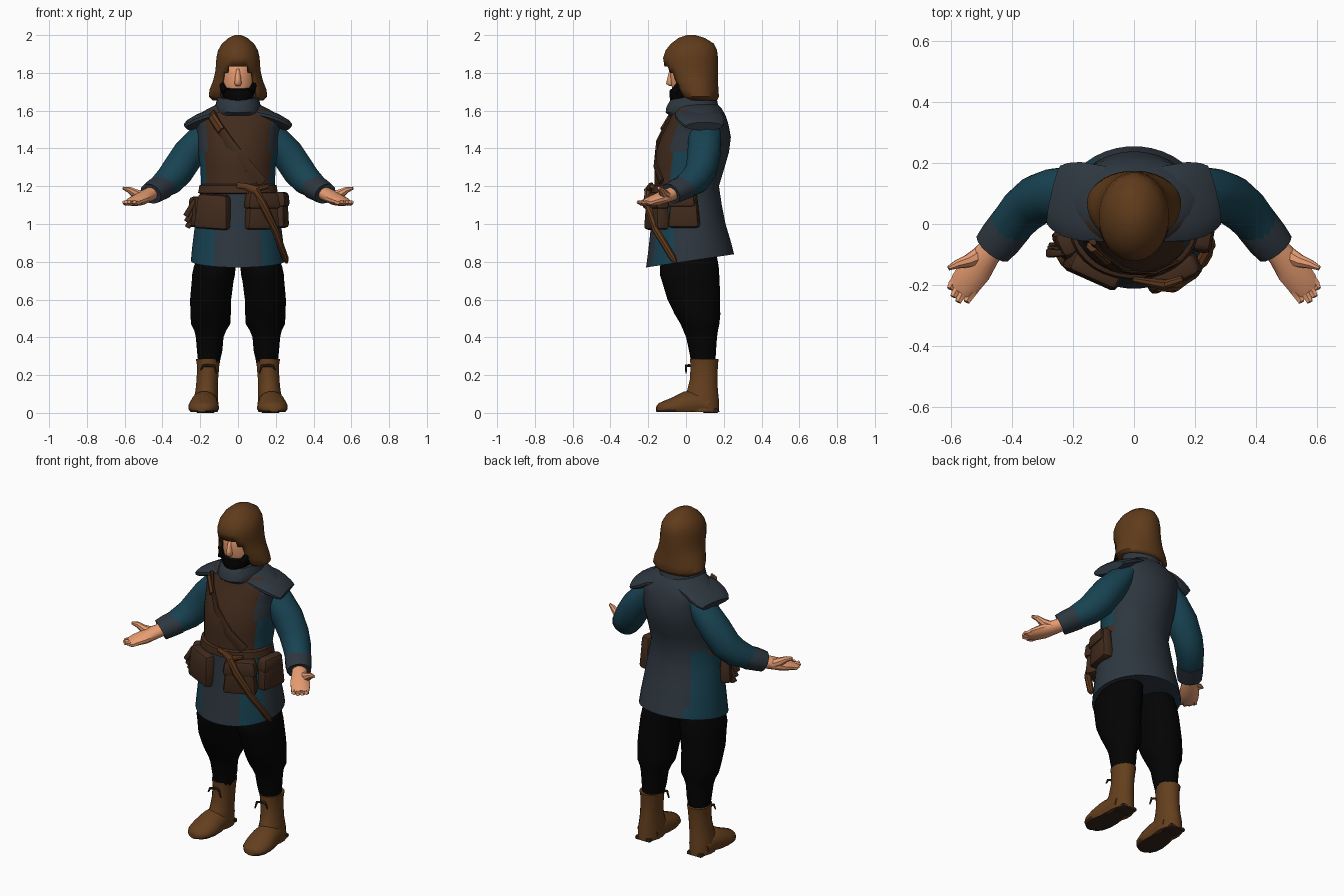
import bpy, bmesh, math
from mathutils import Vector, Matrix

def mat(name, r, g, b):
    m = bpy.data.materials.new(name)
    m.diffuse_color = (r, g, b, 1)
    return m

HOOD = mat("hood brown", .116, .044, .011)
LEATHER = mat("dark leather", .054, .024, .012)
SLATE = mat("slate cloth", .027, .038, .05)
TEAL = mat("teal cloth", .009, .056, .085)
SKIN = mat("skin", .86, .36, .18)
BLACK = mat("black cloth", .001, .001, .001)
STRAP = mat("strap brown", .11, .04, .012)
BOOT = mat("boot brown", .128, .05, .013)
SOLE = mat("sole brown", .035, .018, .01)

def finish(name, bm, mats, mirror=False, rule=None, angle=40):
    bmesh.ops.recalc_face_normals(bm, faces=bm.faces)
    if rule:
        for f in bm.faces:
            f.material_index = rule(f.calc_center_median())
    me = bpy.data.meshes.new(name)
    bm.to_mesh(me)
    bm.free()
    ob = bpy.data.objects.new(name, me)
    bpy.context.collection.objects.link(ob)
    for m in (mats if isinstance(mats, list) else [mats]):
        me.materials.append(m)
    if mirror:
        ob.modifiers.new("mirror", 'MIRROR').use_mirror_merge = False
    bpy.ops.object.select_all(action='DESELECT')
    bpy.context.view_layer.objects.active = ob
    ob.select_set(True)
    bpy.ops.object.shade_smooth_by_angle(angle=math.radians(angle))
    return ob

def skin_rings(rings, n):
    """rings: (centre, u, v) -> closed bmesh through ellipses"""
    bm = bmesh.new()
    loops = []
    for c, u, v in rings:
        loops.append([bm.verts.new(c + u * math.cos(a) + v * math.sin(a))
                      for a in (2 * math.pi * (i + .5) / n for i in range(n))])
    for p, q in zip(loops, loops[1:]):
        for i in range(n):
            j = (i + 1) % n
            bm.faces.new((p[i], p[j], q[j], q[i]))
    bm.faces.new(loops[0])
    bm.faces.new(loops[-1])
    return bm

def column(rows, n=16):
    """rows: z, half width, front y, back y, x centre, rise towards the back"""
    rings = []
    for r in rows:
        z, rx, y0, y1, x, tilt = (list(r) + [0, 0])[:6]
        rings.append((Vector((x, (y0 + y1) / 2, z)), Vector((rx, 0, 0)),
                      Vector((0, (y1 - y0) / 2, tilt))))
    return skin_rings(rings, n)

def tube(pts, n=12):
    """pts: x, y, z, sideways radius, upright radius"""
    P = [Vector(p[:3]) for p in pts]
    rings = []
    for i, p in enumerate(pts):
        t = (P[min(i + 1, len(P) - 1)] - P[max(i - 1, 0)]).normalized()
        s = t.cross(Vector((0, 0, 1))).normalized()
        rings.append((P[i], s * p[3], s.cross(t) * p[4]))
    return skin_rings(rings, n)

def box(name, loc, size, yaw, m, taper=1.0, tilt=0, bevel=.02):
    bm = bmesh.new()
    bmesh.ops.create_cube(bm, size=1)
    for v in bm.verts:
        k = taper if v.co.z > 0 else 1
        v.co = Vector((v.co.x * size[0] * k, v.co.y * size[1] * k, v.co.z * size[2]))
    bmesh.ops.bevel(bm, geom=bm.edges[:], offset=bevel, segments=2, affect='EDGES', profile=.5)
    bmesh.ops.transform(bm, verts=bm.verts, matrix=Matrix.Translation(loc)
                        @ Matrix.Rotation(yaw, 4, 'Z') @ Matrix.Rotation(tilt, 4, 'Y'))
    return finish(name, bm, m)

# Tunic: leather chest, slate vest, teal sides
def tunic_rule(c):
    if c.z > 1.19:
        if c.y < .03 and abs(c.x) < .17 and c.z < 1.6:
            return 1
        return 2 if c.y < .06 and abs(c.x) > .17 and c.z < 1.4 else 0
    return 0 if abs(c.x) < .125 or (c.y > (-.06 if c.x > 0 else .03) and c.x > -.14) else 2

finish("tunic", column([
    (.83, .15, -.1, .15), (.805, .25, -.212, .255, 0, .035), (.88, .243, -.2, .24, 0, .02),
    (1.0, .228, -.185, .21), (1.1, .212, -.175, .19), (1.2, .195, -.167, .175),
    (1.3, .2, -.167, .205), (1.38, .21, -.16, .228), (1.46, .215, -.132, .238),
    (1.515, .222, -.105, .228), (1.545, .24, -.09, .22), (1.575, .22, -.078, .21),
    (1.61, .16, -.07, .19), (1.64, .1, -.06, .16)], 40), [SLATE, LEATHER, TEAL], rule=tunic_rule)

# Shoulder caps of the vest
finish("shoulder_cap", tube([(.09, .065, 1.585, .125, .03), (.15, .07, 1.57, .13, .035),
       (.2, .08, 1.548, .128, .036), (.24, .09, 1.528, .115, .032),
       (.262, .095, 1.517, .1, .024)], 16), SLATE, True)

# Collar
finish("collar", column([(1.575, .13, -.09, .18), (1.61, .125, -.11, .172, 0, .02),
       (1.65, .114, -.105, .16, 0, .03), (1.68, .108, -.085, .15, 0, .025),
       (1.67, .08, -.06, .12)], 20), SLATE)

# Head, nose and beard
finish("head", column([(1.64, .05, -.02, .08), (1.68, .08, -.065, .11), (1.74, .09, -.08, .13),
       (1.8, .092, -.085, .14), (1.86, .085, -.075, .13), (1.9, .05, -.03, .09)], 20), SKIN)
finish("nose", column([(1.73, .012, -.09, -.05), (1.742, .02, -.108, -.04),
       (1.765, .018, -.103, -.04), (1.82, .013, -.089, -.04)], 8), SKIN, angle=80)
finish("beard", column([(1.625, .035, -.07, .03), (1.65, .07, -.085, .06),
       (1.69, .09, -.09, .07), (1.71, .092, -.087, .07), (1.72, .085, -.07, .06)], 16), BLACK)
finish("whiskers", tube([(.07, -.06, 1.7, .02, .022), (.086, -.035, 1.74, .012, .018),
       (.088, -.025, 1.77, .006, .008)], 8), BLACK, True)

# Hood with a face opening
bm = column([(1.655, .135, -.01, .165), (1.675, .155, -.04, .175), (1.71, .152, -.06, .172),
    (1.76, .132, -.085, .17), (1.8, .122, -.1, .17), (1.835, .118, -.115, .17),
    (1.88, .115, -.122, .17), (1.92, .106, -.108, .165), (1.955, .085, -.08, .148),
    (1.985, .05, -.04, .1), (2.0, .018, .005, .05)], 32)
def is_opening(f):
    c = f.calc_center_median()
    if c.z < 1.66:
        return len(f.verts) > 4
    width = .1 if c.z < 1.73 else .082 if c.z < 1.81 else .062
    return c.z < 1.835 and c.y < .04 and abs(c.x) < width
bmesh.ops.delete(bm, geom=[f for f in bm.faces if is_opening(f)], context='FACES')
hood = finish("hood", bm, HOOD)
sol = hood.modifiers.new("thickness", 'SOLIDIFY')
sol.thickness, sol.offset = .014, -1

# Sleeves, cuffs and hands
finish("sleeve", tube([(.15, .1, 1.515, .08, .045), (.195, .1, 1.455, .088, .075),
       (.262, .095, 1.37, .088, .086), (.318, .08, 1.285, .082, .088),
       (.362, .045, 1.232, .078, .08), (.41, -.01, 1.195, .07, .065),
       (.44, -.05, 1.175, .06, .055)], 16), TEAL, True)
finish("cuff", tube([(.4, .0, 1.198, .074, .066), (.435, -.045, 1.178, .073, .063),
       (.462, -.078, 1.16, .067, .058), (.455, -.07, 1.163, .053, .05)], 14), SLATE, True)
finish("palm", tube([(.45, -.06, 1.165, .04, .036), (.485, -.105, 1.148, .046, .036),
       (.52, -.15, 1.13, .056, .032), (.553, -.195, 1.118, .052, .024),
       (.572, -.22, 1.112, .042, .014)], 12), SKIN, True)
for i in range(4):
    o = (i - 1.5) * .023
    L = (.045, .06, .056, .042)[i]
    x, y = .55 + o * .82, -.195 + o * .58
    finish("finger", tube([(x, y, 1.118, .016, .017), (x + L * .4, y - L * .5, 1.11, .016, .014),
           (x + L * .6, y - L * .9, 1.117, .011, .009)], 6), SKIN, True)
finish("thumb", tube([(.5, -.1, 1.145, .032, .028), (.545, -.122, 1.162, .022, .024),
       (.58, -.132, 1.183, .015, .016), (.608, -.145, 1.19, .008, .008)], 8), SKIN, True)

# Baggy trousers
finish("trouser_leg", column([(.92, .09, -.08, .13, .1), (.83, .1, -.11, .165, .11),
       (.775, .112, -.14, .175, .123), (.73, .115, -.14, .178, .13), (.7, .112, -.13, .18, .134),
       (.6, .11, -.1, .182, .145), (.52, .108, -.06, .183, .145),
       (.47, .105, -.03, .178, .145), (.435, .085, -.015, .17, .147), (.4, .074, .0, .165, .15),
       (.33, .068, .015, .16, .15), (.25, .055, .03, .155, .155)], 20), BLACK, True)

# Boots with flat dark soles, and laces
finish("boot_shaft", column([(.006, .066, -.01, .178, .172), (.07, .066, -.02, .176, .17),
       (.12, .06, .005, .17, .166), (.18, .058, .02, .168, .162), (.25, .06, .022, .17, .158),
       (.285, .066, .02, .174, .158), (.285, .05, .035, .16, .158)], 16), BOOT, True)
bm = tube([(.172, .12, .04, .066, .05), (.174, .06, .05, .07, .07),
           (.178, .0, .04, .076, .075), (.182, -.06, .03, .082, .055),
           (.187, -.11, .025, .072, .04), (.19, -.14, .02, .05, .032),
           (.192, -.155, .02, .025, .018)], 16)
for v in bm.verts:
    v.co.z = max(v.co.z, .004)
finish("boot_foot", bm, [BOOT, SOLE], True, rule=lambda c: int(c.z < .012))
for k, dx in enumerate((-.045, .04)):
    finish("lace", tube([(.158, .02, .25, .008, .008), (.158 + dx * .7, .0, .25, .006, .008),
           (.158 + dx, .0, .21 + k * .015, .004, .004)], 6), SOLE, True)
box("heel", (.172, .13, .011), (.1, .085, .022), 0, SOLE, 1, 0, .008).modifiers.new(
    "mirror", 'MIRROR').mirror_object = bpy.data.objects["tunic"]

# Belt, sunk into the tunic at the back
finish("belt", column([(1.155, .19, -.16, .13), (1.165, .212, -.183, .15), (1.205, .205, -.178, .15),
       (1.215, .18, -.16, .13)], 32), LEATHER)

# Pouches and flaps
box("left_pouch", (-.13, -.15, 1.065), (.2, .08, .185), -.42, LEATHER, .85, .06)
box("left_hip_pouch", (-.222, -.065, 1.065), (.11, .07, .16), -1.1, LEATHER, .75)
for i in range(3):
    box("tool", (-.245 - .004 * i, -.075 - .01 * i, 1.025 + .03 * i), (.03, .03, .1), 0, LEATHER, .7, .5, .006)
box("right_pouch", (.125, -.155, 1.065), (.19, .08, .19), .42, LEATHER, .8)
box("right_pouch_flap", (.127, -.16, 1.125), (.195, .085, .09), .42, LEATHER, .85)
box("right_hip_bag", (.225, -.01, 1.075), (.17, .07, .19), 1.4, LEATHER, .8)
box("right_hip_flap", (.228, -.02, 1.13), (.155, .075, .08), 1.4, LEATHER, .85)

# Dagger in its sheath
finish("sheath", tube([(.09, -.2, 1.18, .022, .026), (.13, -.205, 1.11, .02, .022),
       (.195, -.16, .97, .02, .02), (.25, -.07, .82, .018, .018),
       (.258, -.055, .795, .008, .008)], 8), STRAP)
finish("handle", tube([(-.005, -.182, 1.205, .01, .016), (.04, -.19, 1.2, .014, .017),
       (.1, -.2, 1.175, .02, .026)], 8), STRAP)
finish("cross_guard", tube([(.06, -.19, 1.155, .012, .012), (.1, -.2, 1.185, .016, .016),
       (.16, -.18, 1.2, .012, .012)], 8), STRAP)

# Chest strap and its buckle tab
finish("chest_strap", tube([(-.14, -.05, 1.585, .012, .03), (-.11, -.09, 1.525, .01, .03),
       (-.04, -.147, 1.42, .01, .03), (.05, -.162, 1.31, .01, .03), (.13, -.13, 1.22, .01, .03)], 8), LEATHER)
finish("buckle_tab", tube([(-.14, -.075, 1.57, .014, .026), (-.09, -.12, 1.495, .014, .026)], 6), STRAP)
